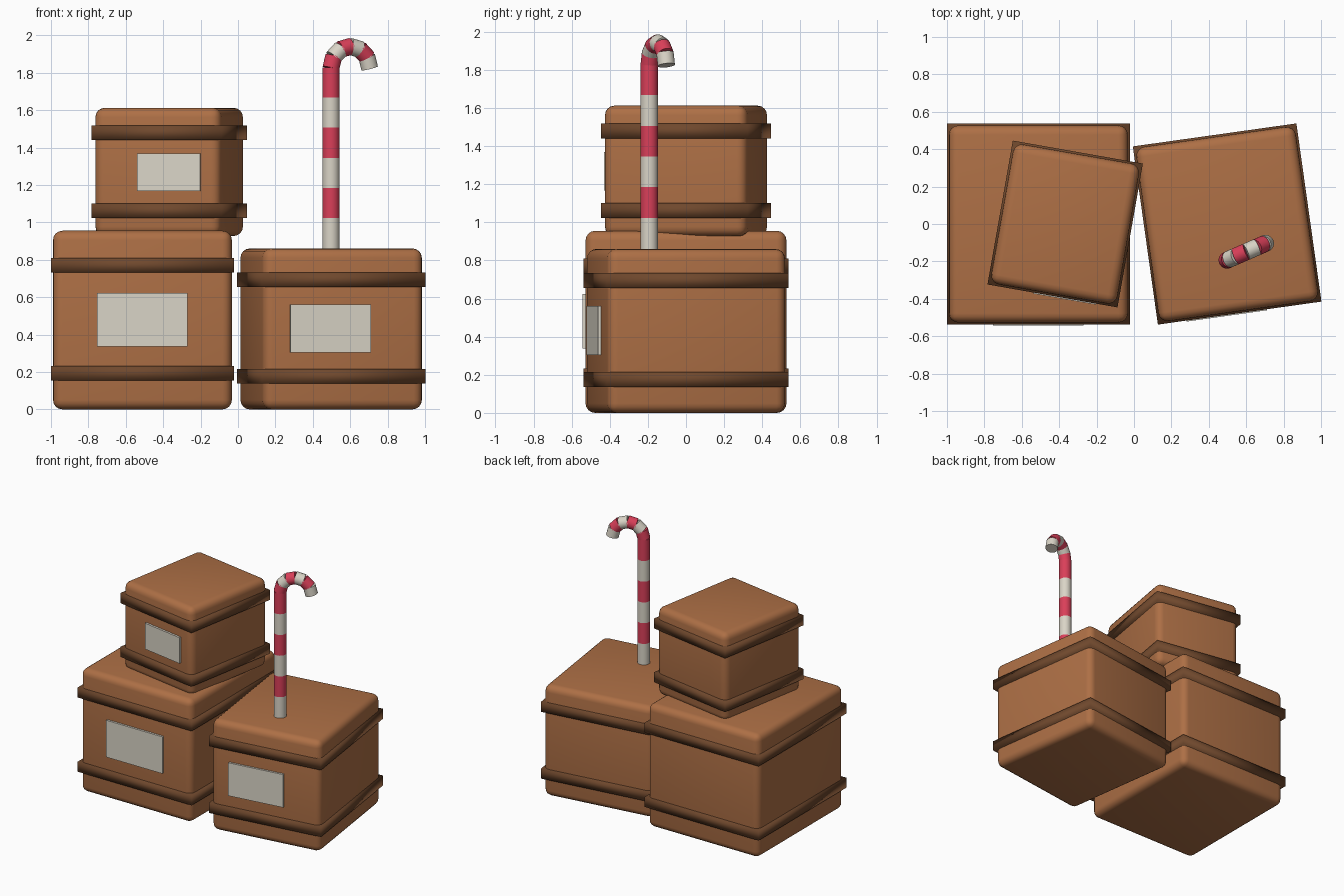
import bpy, bmesh, math
from mathutils import Vector, Matrix

if "Cube" in bpy.data.objects:
    bpy.data.objects.remove(bpy.data.objects["Cube"])


def material(name, rgb):
    m = bpy.data.materials.new(name)
    m.diffuse_color = (*rgb, 1)
    m.use_nodes = True
    m.node_tree.nodes["Principled BSDF"].inputs["Base Color"].default_value = m.diffuse_color
    return m


CARDBOARD = material("cardboard brown", (0.42, 0.16, 0.06))
STRAP = material("dark strap brown", (0.16, 0.065, 0.026))
CREAM = material("warm white", (0.70, 0.66, 0.57))
RED = material("candy red", (0.70, 0.05, 0.10))


def finish(name, bm, mat):
    me = bpy.data.meshes.new(name)
    bm.to_mesh(me)
    bm.free()
    me.materials.append(mat)
    ob = bpy.data.objects.new(name, me)
    bpy.context.collection.objects.link(ob)
    return ob


def block(name, size, local, base, mat, bevel=0.0, smooth=False):
    """Box of a given size, placed at a local position inside a crate frame."""
    bm = bmesh.new()
    bmesh.ops.create_cube(bm, size=1)
    bmesh.ops.scale(bm, vec=size, verts=bm.verts)
    if bevel:
        bmesh.ops.bevel(bm, geom=bm.edges[:], offset=bevel, segments=4,
                        profile=0.5, affect='EDGES')
    for f in bm.faces:
        f.smooth = smooth
    ob = finish(name, bm, mat)
    ob.matrix_world = base @ Matrix.Translation(local)
    return ob


def crate(name, centre, angle, size, z0, z1, straps, label):
    """Rounded box, two straps and a paper label on the front."""
    base = (Matrix.Translation((centre[0], centre[1], 0))
            @ Matrix.Rotation(math.radians(angle), 4, 'Z'))
    w, d = size
    block(name + "_body", (w, d, z1 - z0), (0, 0, (z0 + z1) / 2), base,
          CARDBOARD, bevel=0.05, smooth=True)
    for part, z in zip(("lower", "upper"), straps):
        block(f"{name}_{part}_strap", (w + 0.022, d + 0.021, 0.078),
              (0, 0, z), base, STRAP, smooth=True)
    lx, lz, lw, lh = label
    block(name + "_label", (lw, 0.022, lh), (lx, -d / 2 - 0.005, lz), base, CREAM)


# Three crates: left, right (turned) and the small one on top
crate("left_crate", (-0.511, 0), 0, (0.956, 1.054), 0, 0.955,
      (0.194, 0.770), (0, 0.480, 0.484, 0.286))
crate("right_crate", (0.498, 0), 8, (0.861, 0.941), 0, 0.860,
      (0.176, 0.694), (-0.07, 0.433, 0.434, 0.256))
crate("top_crate", (-0.368, 0), -10, (0.684, 0.760), 0.927, 1.612,
      (1.062, 1.479), (0.067, 1.268, 0.342, 0.201))


# Candy cane made of striped cylinder pieces
def rod(name, a, b, radius, mat):
    a, b = Vector(a), Vector(b)
    bm = bmesh.new()
    bmesh.ops.create_cone(bm, cap_ends=True, segments=24, radius1=radius,
                          radius2=radius, depth=(b - a).length)
    for f in bm.faces:
        f.smooth = len(f.verts) == 4
    ob = finish(name, bm, mat)
    ob.matrix_world = (Matrix.Translation((a + b) / 2)
                       @ (b - a).to_track_quat('Z', 'Y').to_matrix().to_4x4())


CX, CY, R_TUBE, R_HOOK, Z_HOOK = 0.4975, -0.193, 0.0455, 0.112, 1.828
STEP = 0.161
for i in range(6):
    z = Z_HOOK - (6 - i) * STEP
    rod(f"cane_stem_{i + 1}", (CX, CY, z - (0.02 if i == 0 else 0)),
        (CX, CY, z + STEP), R_TUBE, RED if i % 2 else CREAM)

turn = math.radians(23.5)
N = 6


def hook_point(t):
    r = R_HOOK * (1 - math.cos(t))
    return Vector((CX + r * math.cos(turn), CY + r * math.sin(turn),
                   Z_HOOK + R_HOOK * math.sin(t)))


for i in range(N):
    a, b = hook_point(math.pi * i / N), hook_point(math.pi * (i + 1) / N)
    ext = (b - a) * 0.08      # slight overlap between neighbouring pieces
    rod(f"cane_hook_{i + 1}", a - ext, b + ext, R_TUBE, CREAM if i % 2 else RED)
